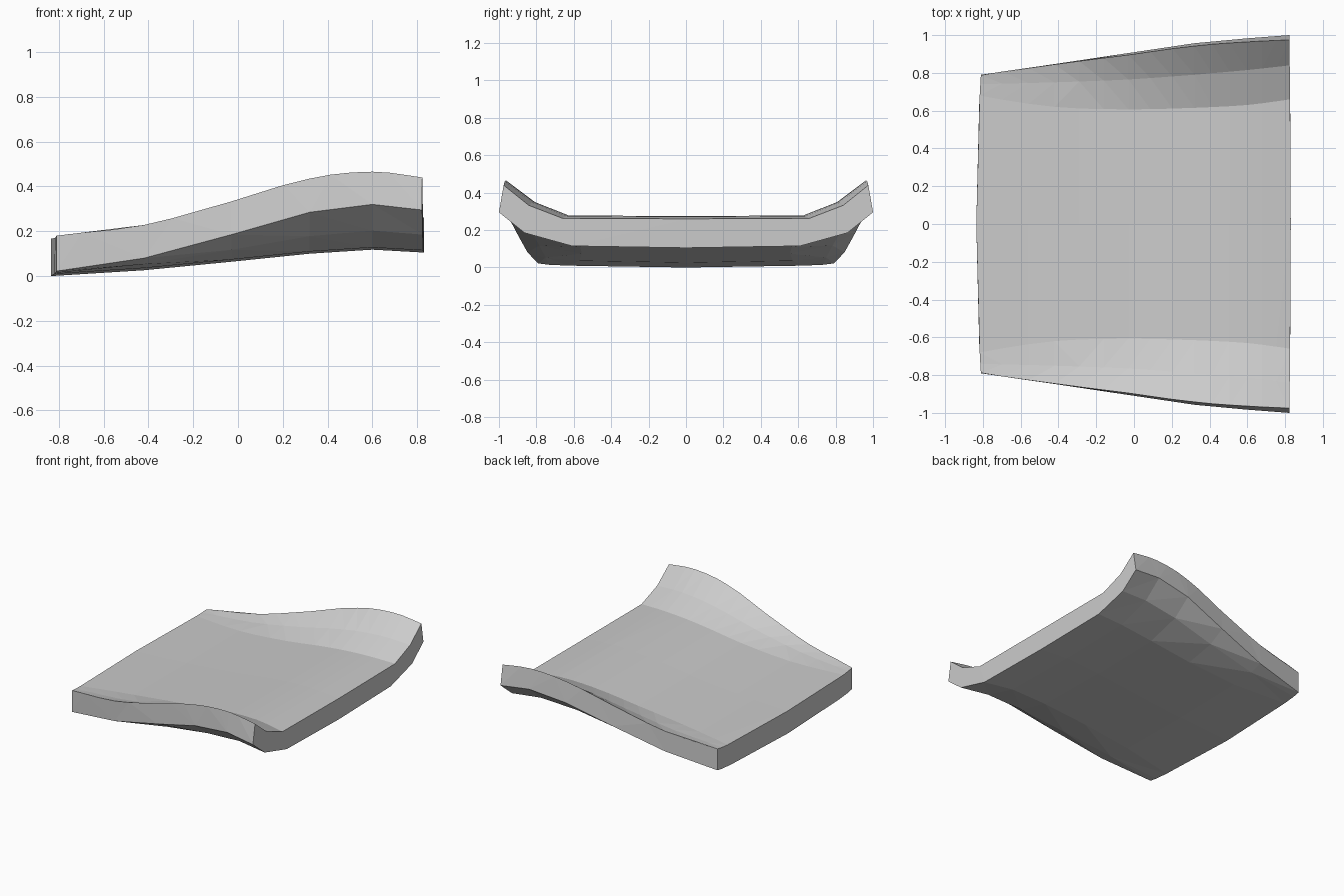
import bpy, bmesh

if "Cube" in bpy.data.objects:
    bpy.data.objects.remove(bpy.data.objects["Cube"], do_unlink=True)

# Stations along the length, and the section measures at each of them
stations = [-0.835, -0.42, -0.03, 0.32, 0.6, 0.83]
top_floor_z = [0.167, 0.185, 0.22, 0.262, 0.275, 0.26]
top_edge_z = [0.18, 0.228, 0.333, 0.435, 0.466, 0.44]
top_edge_y = [0.788, 0.845, 0.895, 0.942, 0.964, 0.975]
fold_y = [0.68, 0.62, 0.607, 0.615, 0.63, 0.66]
mid_y = [0.74, 0.75, 0.765, 0.79, 0.815, 0.84]
low_floor_z = [0.0, 0.026, 0.064, 0.1, 0.118, 0.105]
low_edge_z = [0.022, 0.08, 0.185, 0.285, 0.32, 0.295]
low_edge_y = [0.79, 0.847, 0.905, 0.957, 0.983, 1.0]
SUB = 3


def sample(values, i, t, smooth=True):
    """Value between station i and i + 1, curved or straight."""
    a, b = values[i], values[i + 1]
    if not smooth:
        return a + (b - a) * t
    p = values[i - 1] if i > 0 else 2 * a - b
    n = values[i + 2] if i + 2 < len(values) else 2 * b - a
    return a + 0.5 * t * (b - p + t * (2*p - 5*a + 4*b - n + t * (3*(a - b) + n - p)))


def row(bm, x, floor, edge_z, fold, mid, edge_y, crown):
    """One cross-section line: flat floor with two raised wings."""
    base = floor + crown
    half = [(fold, base), (mid, base + 0.39 * (edge_z - base)), (edge_y, edge_z)]
    pts = [(-y, z) for y, z in reversed(half)] + [(0, floor)] + half
    verts = []
    for y, z in pts:
        k = (y / 0.8) ** 2
        bow = 0.025 * k if x < -0.8 else (-0.005 * k if x > 0.8 else 0)
        verts.append(bm.verts.new((x + bow, y, z)))
    return verts


# Curved slab, lofted through its sections
bm = bmesh.new()
tops, lows = [], []
for s in range((len(stations) - 1) * SUB + 1):
    i = min(s // SUB, len(stations) - 2)
    t = s / SUB - i
    x = sample(stations, i, t, False)
    tops.append(row(bm, x, sample(top_floor_z, i, t), sample(top_edge_z, i, t),
                    sample(fold_y, i, t), sample(mid_y, i, t),
                    sample(top_edge_y, i, t), 0.003))
    if t in (0, 1):
        edge = sample(low_edge_y, i, t, False)
        fold = sample(fold_y, i, t, False) - 0.05
        lows.append(row(bm, x, sample(low_floor_z, i, t, False),
                        sample(low_edge_z, i, t, False),
                        fold, fold + 0.65 * (edge - fold), edge, 0.01))

# Upper and lower skins
for rows in (tops, lows):
    for a, b in zip(rows, rows[1:]):
        for j in range(6):
            bm.faces.new((a[j], b[j], b[j + 1], a[j + 1]))

# Side walls, one polygon per lower panel
for j in (0, 6):
    for i in range(len(lows) - 1):
        upper = [r[j] for r in tops[i * SUB:(i + 1) * SUB + 1]]
        bm.faces.new([lows[i][j]] + upper + [lows[i + 1][j]])

# End walls
for e in (0, -1):
    for j in range(6):
        bm.faces.new((tops[e][j], tops[e][j + 1], lows[e][j + 1], lows[e][j]))

bmesh.ops.triangulate(bm, faces=[f for f in bm.faces if len(f.verts) > 3])
bmesh.ops.recalc_face_normals(bm, faces=bm.faces)
mesh = bpy.data.meshes.new("curved_slab")
bm.to_mesh(mesh)
bm.free()
slab = bpy.data.objects.new("curved_slab", mesh)
bpy.context.collection.objects.link(slab)

# Plain grey
grey = bpy.data.materials.new("light_grey")
grey.use_nodes = True
colour = (0.6, 0.6, 0.6, 1)
grey.diffuse_color = colour
grey.node_tree.nodes["Principled BSDF"].inputs["Base Color"].default_value = colour
mesh.materials.append(grey)
